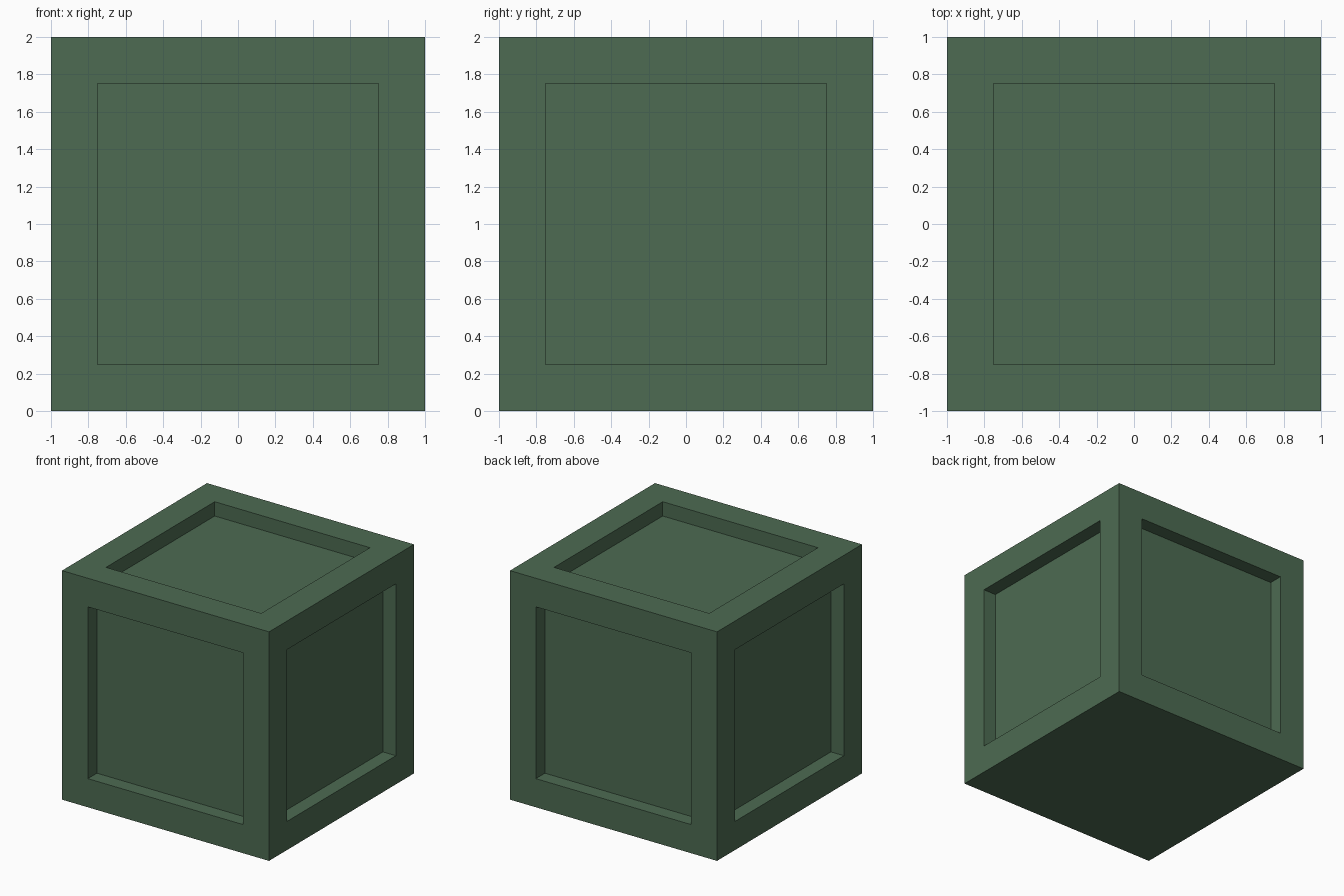
import bpy
import bmesh
from mathutils import Matrix

SIZE = 2.0     # edge length of the crate
RIM = 0.25     # width of the frame around each panel
DEPTH = 0.125  # how far each panel is sunk

if "Cube" in bpy.data.objects:
    bpy.data.objects.remove(bpy.data.objects["Cube"], do_unlink=True)

# Single muted green for the whole crate
green = bpy.data.materials.new("muted green")
green.use_nodes = True
colour = (0.074, 0.146, 0.084, 1.0)
green.diffuse_color = colour
green.node_tree.nodes["Principled BSDF"].inputs["Base Color"].default_value = colour

# Crate body standing on the ground
bm = bmesh.new()
bmesh.ops.create_cube(bm, size=SIZE, matrix=Matrix.Translation((0, 0, SIZE / 2)))
bm.normal_update()

# Sunken square panels on the four sides and the top; the underside stays flat
panels = [f for f in bm.faces if f.normal.z > -0.5]
bmesh.ops.inset_individual(bm, faces=panels, thickness=RIM, use_even_offset=True)
for panel in panels:
    inward = -panel.normal.copy()
    sunk = bmesh.ops.extrude_discrete_faces(bm, faces=[panel])["faces"][0]
    bmesh.ops.translate(bm, verts=sunk.verts, vec=inward * DEPTH)

bmesh.ops.recalc_face_normals(bm, faces=bm.faces)
mesh = bpy.data.meshes.new("crate")
bm.to_mesh(mesh)
bm.free()
mesh.materials.append(green)
crate = bpy.data.objects.new("crate", mesh)
bpy.context.collection.objects.link(crate)
